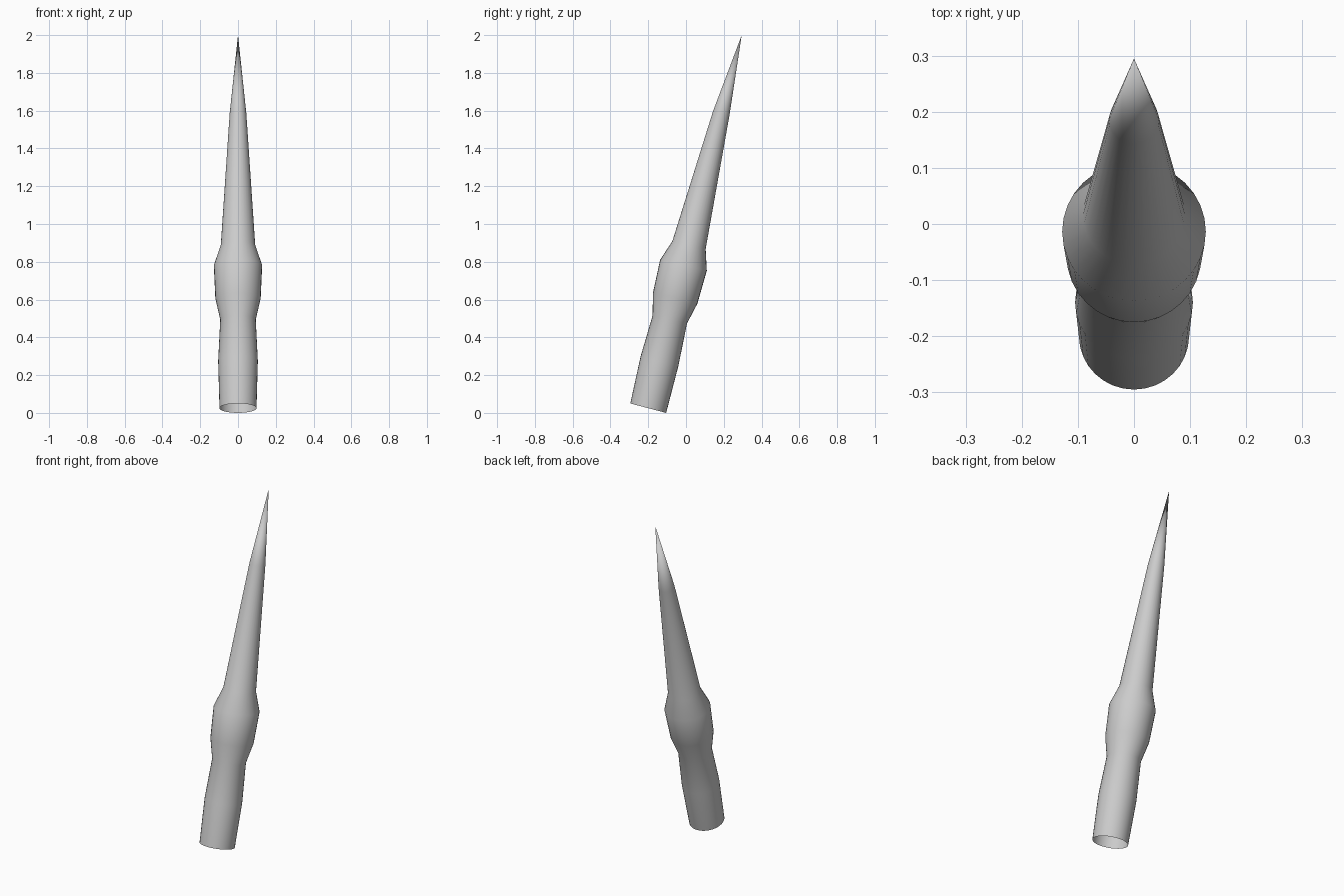
import bpy, bmesh, math
from mathutils import Vector

cube = bpy.data.objects.get("Cube")
if cube:
    bpy.data.objects.remove(cube, do_unlink=True)

SIDES = 32

# Each ring: front edge (y, z), back edge (y, z), half width in x
RINGS = [
    ((-0.295, 0.05), (-0.105, 0.0), 0.098),    # open base
    ((-0.24, 0.30), (-0.04, 0.25), 0.105),     # shaft
    ((-0.177, 0.515), (0.005, 0.473), 0.094),  # neck
    ((-0.175, 0.635), (0.06, 0.578), 0.12),    # lower bulge
    ((-0.137, 0.81), (0.11, 0.753), 0.128),    # upper bulge
    ((-0.072, 0.91), (0.104, 0.868), 0.091),   # spike root
    ((0.143, 1.597), (0.23, 1.575), 0.044),    # spike middle
]
TIP = (0, 0.295, 2.0)

grey = bpy.data.materials.new("light grey")
grey.use_nodes = True
color = (0.6, 0.6, 0.6, 1)
grey.diffuse_color = color
grey.node_tree.nodes["Principled BSDF"].inputs["Base Color"].default_value = color


def add_ring(bm, front, back, half_width):
    f, b = Vector((0, *front)), Vector((0, *back))
    centre, axis = (f + b) / 2, (b - f) / 2
    ring = []
    for i in range(SIDES):
        a = math.tau * i / SIDES
        side = Vector((half_width * math.cos(a), 0, 0))
        ring.append(bm.verts.new(centre + side + axis * math.sin(a)))
    return ring


# Hollow leaning shaft with a swollen collar and a pointed spike
bm = bmesh.new()
loops = [add_ring(bm, *r) for r in RINGS]
tip = bm.verts.new(TIP)
for i in range(SIDES):
    j = (i + 1) % SIDES
    for low, high in zip(loops, loops[1:]):
        bm.faces.new((low[i], low[j], high[j], high[i]))
    bm.faces.new((loops[-1][i], loops[-1][j], tip))
mesh = bpy.data.meshes.new("spike")
bm.to_mesh(mesh)
bm.free()
mesh.materials.append(grey)
mesh.shade_smooth()
spike = bpy.data.objects.new("spike", mesh)
bpy.context.collection.objects.link(spike)
